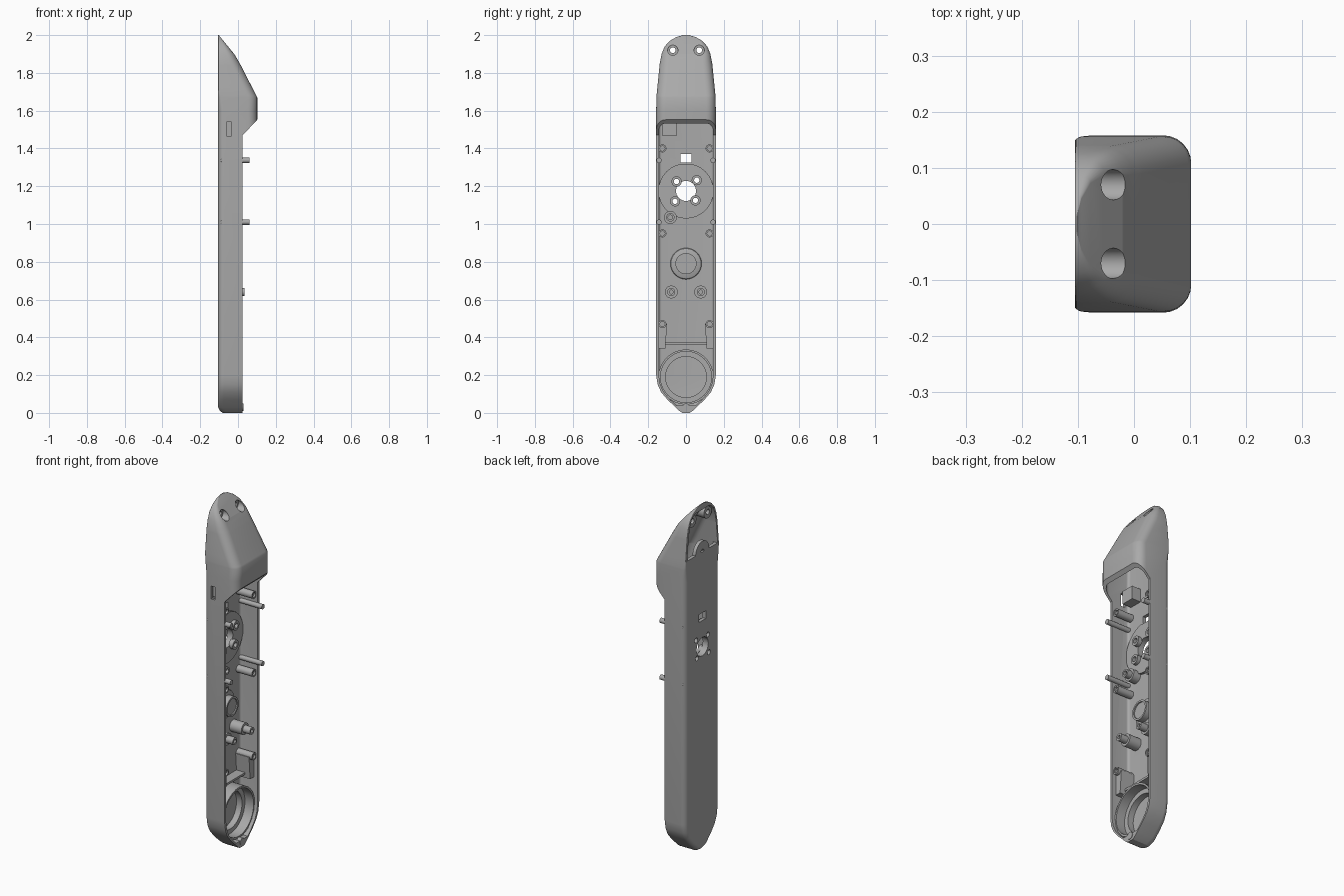
import bpy, bmesh, math
from math import sin, cos, pi

cube = bpy.data.objects.get("Cube")
if cube:
    bpy.data.objects.remove(cube)

grey = bpy.data.materials.new("plain grey")
grey.use_nodes = True
grey.diffuse_color = (0.4, 0.4, 0.4, 1)
grey.node_tree.nodes["Principled BSDF"].inputs["Base Color"].default_value = (0.4, 0.4, 0.4, 1)

BACK, RIM, FLOOR = -0.105, 0.025, -0.085


def finish(name, bm):
    bmesh.ops.recalc_face_normals(bm, faces=bm.faces)
    me = bpy.data.meshes.new(name)
    bm.to_mesh(me)
    bm.free()
    ob = bpy.data.objects.new(name, me)
    bpy.context.collection.objects.link(ob)
    me.materials.append(grey)
    return ob


def select(ob):
    bpy.ops.object.select_all(action='DESELECT')
    ob.select_set(True)
    bpy.context.view_layer.objects.active = ob


def loft(name, rings, closed=False):
    """Skin a list of equal point rings; cap the ends unless closed."""
    bm = bmesh.new()
    vs = [[bm.verts.new(p) for p in r] for r in rings]
    n = len(vs[0])
    pairs = list(zip(vs, vs[1:])) + ([(vs[-1], vs[0])] if closed else [])
    for a, b in pairs:
        for i in range(n):
            j = (i + 1) % n
            bm.faces.new((a[i], a[j], b[j], b[i]))
    if not closed:
        bm.faces.new(vs[0])
        bm.faces.new(vs[-1])
    return finish(name, bm)


def circle(r, x, y, z, n=32):
    return [(x, y + r * cos(2 * pi * i / n), z + r * sin(2 * pi * i / n)) for i in range(n)]


def rod(name, y, z, r, x0, x1):
    return loft(name, [circle(r, x0, y, z), circle(r, x1, y, z)])


def tube(name, y, z, r, hole, x0, x1):
    prof = [(r, x0), (r, x1), (hole, x1), (hole, x0)]
    return loft(name, [circle(a, x, y, z) for a, x in prof], closed=True)


def prism(name, pts, y0, y1):
    return loft(name, [[(x, y, z) for x, z in pts] for y in (y0, y1)])


def box(name, x0, x1, y0, y1, z0, z1):
    return prism(name, [(x0, z0), (x1, z0), (x1, z1), (x0, z1)], y0, y1)


def cut(ob, *cutters):
    for c in cutters:
        m = ob.modifiers.new("cut", 'BOOLEAN')
        m.operation, m.solver, m.object = 'DIFFERENCE', 'EXACT', c
        select(ob)
        bpy.ops.object.modifier_apply(modifier=m.name)
        bpy.data.objects.remove(c)


def interp(table, z):
    for (a, va), (b, vb) in zip(table, table[1:]):
        if z <= b:
            return va + (vb - va) * max(0, z - a) / (b - a)
    return table[-1][1]


# silhouette tables against height: half width, hood front, back face
WIDTH = [(0, .02), (.01, .035), (.07, .098), (.11, .132), (.15, .15), (.2, .158), (1.6, .158),
         (1.68, .156), (1.75, .149), (1.85, .139), (1.9, .129), (1.94, .113), (1.97, .085),
         (1.99, .05), (2, .015)]
FRONT = [(0, .102), (1.67, .102), (1.84, .015), (1.87, -.002), (1.9, -.02), (2, -.102)]
REAR = [(0, -.08), (.01, -.095), (.03, BACK), (2, BACK)]
BACK_ROUND = [(0, .03), (1.6, .03), (1.72, .004), (2, .004)]


def section(z, w, f, b, rf, rb, n=7):
    """Rounded rectangle in plan, with separate front and back corner radii."""
    pts = []
    for k, (sx, sy, r) in enumerate([(1, 1, rf), (0, 1, rb), (0, -1, rb), (1, -1, rf)]):
        r = min(r, (f - b) * .45, w * .9)
        cx = f - r if sx else b + r
        for i in range(n):
            a = (k + i / (n - 1)) * pi / 2
            pts.append((cx + r * cos(a), sy * (w - r) + r * sin(a), z))
    return pts


# outer casing with hood
levels = sorted({z for t in (WIDTH, FRONT, REAR, BACK_ROUND) for z, _ in t})
casing = loft("casing", [section(z, interp(WIDTH, z), interp(FRONT, z), interp(REAR, z), .05,
                                 interp(BACK_ROUND, z)) for z in levels])

# hollow inside, open at the upper back, leaving two screw posts
OPEN = 1.72
inner = [.04] + [z for z in levels if .05 < z < 1.96] + [OPEN - .0005, OPEN + .0005, 1.965]
cavity = loft("cavity", [section(z, interp(WIDTH, z) - .014, interp(FRONT, z) - .018,
                                 FLOOR if z < OPEN else -.2, .038, .015) for z in sorted(inner)])
for s in (-1, 1):
    cut(cavity, rod("post", s * .07, 1.92, .036, -.09, .2))
cut(casing, cavity)

# open face below the hood, with a slanted hood mouth
cut(casing, prism("mouth", [(RIM, -.1), (RIM, 1.47), (.1, 1.55), (.2, 1.657), (.3, -.1)], -.3, .3))

# screw holes in the hood, side slot, window
for s in (-1, 1):
    cut(casing, rod("counterbore", s * .07, 1.92, .027, -.065, .2),
        rod("screw_hole", s * .07, 1.92, .015, -.2, .1))
cut(casing, box("side_slot", -.06, -.035, -.2, -.1, 1.465, 1.54),
    box("window", -.2, -.05, -.03, .03, 1.325, 1.37))

# round mounting plate with a central opening and four screw bosses
PLATE = 1.175
BOSSES = [(-.05, 1.225), (.057, 1.232), (-.058, 1.12), (.05, 1.125)]
plate = rod("mounting_plate", 0, PLATE, .146, FLOOR - .005, -.07)
for part in (casing, plate):
    cut(part, rod("opening", 0, PLATE, .053, -.2, 0))
    for y, z in BOSSES:
        cut(part, rod("hole", y, z, .014, -.2, 0))
cut(plate, box("plate_window", -.2, 0, -.03, .03, 1.315, 1.37))
parts = [casing, plate]
for y, z in BOSSES:
    parts.append(tube("plate_boss", y, z, .027, .014, -.075, -.05))

# rim bosses, guide pegs, stepped posts and corner gussets on both sides
X0 = FLOOR - .005
for s in (-1, 1):
    for z in (1.4, .95, .47):
        parts.append(tube("rim_boss", s * .125, z, .021, .013, X0, .015))
        parts.append(rod("rim_boss_core", s * .125, z, .014, X0, .005))
    for z in (1.337, 1.01):
        parts.append(rod("guide_peg", s * .143, z, .014, X0, .06))
    parts.append(rod("stepped_post", s * .078, .64, .034, X0, -.01))
    parts.append(tube("stepped_post_pin", s * .078, .64, .021, .01, -.012, .035))
    gusset = [(.11, .34), (.15, .34), (.15, .47), (.1, .47)]
    parts.append(loft("gusset", [[(x, s * y, z) for y, z in gusset] for x in (X0, 0)]))

# single bosses
parts.append(rod("offset_boss", -.083, 1.035, .034, X0, -.04))
parts.append(tube("offset_boss_pin", -.083, 1.035, .022, .012, -.042, -.01))
parts.append(loft("centre_pad", [circle(r, x, 0, .79) for r, x in ((.085, X0), (.08, -.078), (.055, -.07))]))
parts.append(tube("centre_boss", 0, .79, .056, .045, -.075, -.035))
parts.append(rod("centre_boss_core", 0, .79, .046, -.075, -.042))

# round seat at the bottom, with ledge, cross rib and tip boss
parts.append(tube("seat_ring", 0, .19, .146, .135, X0, .005))
parts.append(tube("seat_ledge", 0, .19, .137, .108, X0, -.05))
parts.append(box("cross_rib", X0, -.03, -.11, .11, .36, .372))
parts.append(rod("tip_boss", 0, .03, .02, -.06, RIM + .003))

# port housing behind the slot, and the rear tab
parts.append(box("port_housing", X0, -.03, -.125, -.05, 1.465, 1.54))
parts.append(tube("rear_tab", 0, OPEN, .062, .015, BACK, FLOOR))

for ob in parts:
    select(ob)
    bpy.ops.object.shade_smooth_by_angle(angle=math.radians(30))
